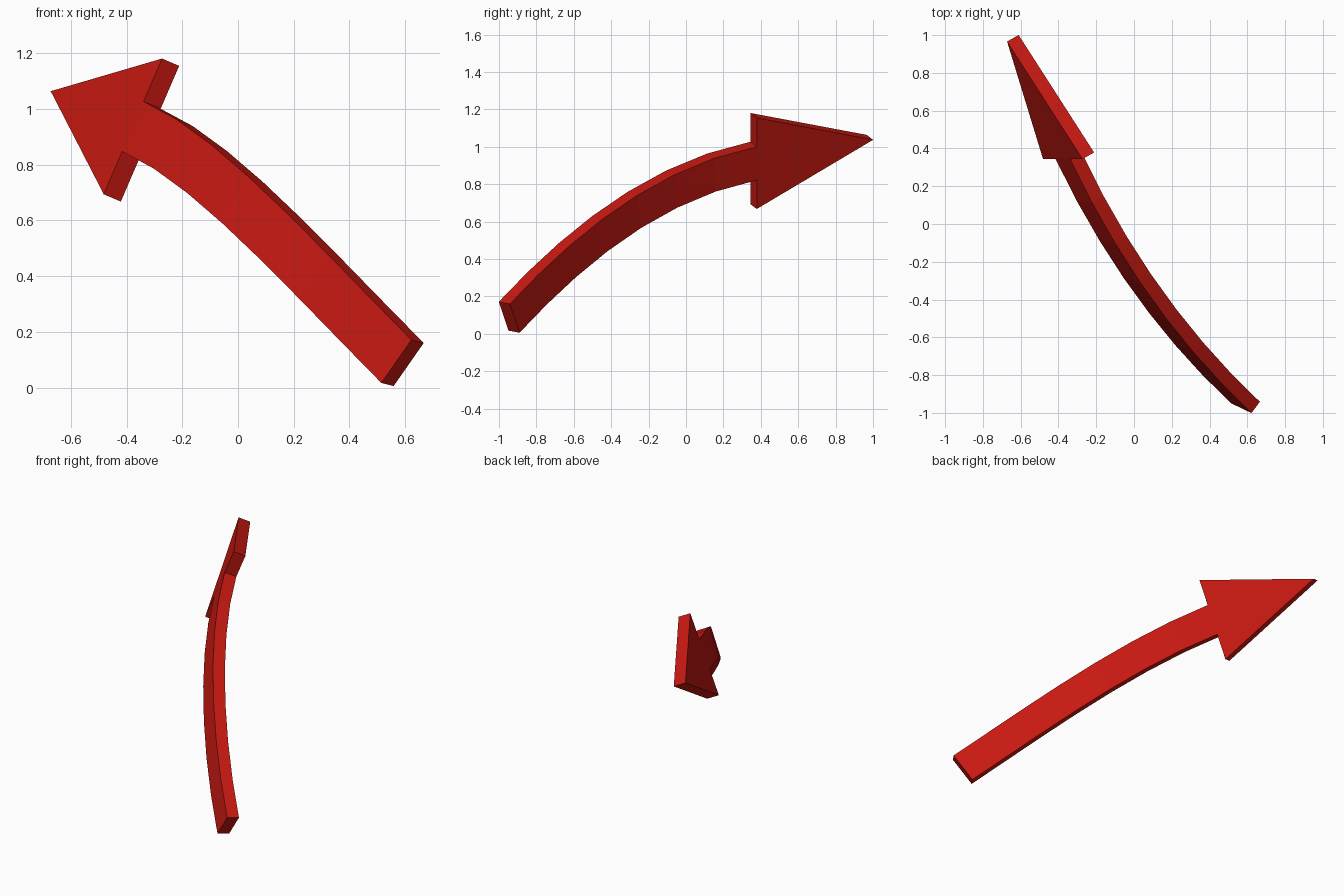
import bpy, bmesh
from mathutils import Vector, Matrix

if "Cube" in bpy.data.objects:
    bpy.data.objects.remove(bpy.data.objects["Cube"])

THICK, WIDTH, STEPS = 0.075, 0.195, 7

red = bpy.data.materials.new("red")
red.diffuse_color = (0.6, 0.01, 0.006, 1)
red.use_nodes = True
red.node_tree.nodes["Principled BSDF"].inputs["Base Color"].default_value = red.diffuse_color


def frame(direction, across):
    # axes: along the arrow, across its width, through its thickness
    d = Vector(direction).normalized()
    w = Vector(across)
    w = (w - d * w.dot(d)).normalized()
    return Matrix((d, w, d.cross(w))).transposed()


def finish(name, bm):
    bmesh.ops.recalc_face_normals(bm, faces=bm.faces)
    mesh = bpy.data.meshes.new(name)
    bm.to_mesh(mesh)
    bm.free()
    mesh.materials.append(red)
    obj = bpy.data.objects.new(name, mesh)
    bpy.context.collection.objects.link(obj)


tail, neck = Vector((0.568, -0.975, 0.094)), Vector((-0.377, 0.344, 0.937))
tail_frame = frame((-0.587, 0.548, 0.593), (0.108, -0.052, 0.153))
neck_frame = frame((-0.294, 0.62, 0.126), (0.23, -0.047, 0.474))
q0, q1 = tail_frame.to_quaternion(), neck_frame.to_quaternion()
m0, m1 = tail_frame.col[0] * 1.85, neck_frame.col[0] * 1.85

# Curved shaft: rectangle swept from tail to neck
bm = bmesh.new()
rings = []
for i in range(STEPS + 1):
    s = i / STEPS
    pos = (tail * (2*s**3 - 3*s**2 + 1) + m0 * (s**3 - 2*s**2 + s)
           + neck * (3*s**2 - 2*s**3) + m1 * (s**3 - s**2))
    q = q0.slerp(q1, s)
    rings.append([bm.verts.new(pos + q @ Vector((0, a * WIDTH / 2, b * THICK)))
                  for a, b in ((-1, 0), (1, 0), (1, 1), (-1, 1))])
for r, n in zip(rings, rings[1:]):
    for k in range(4):
        j = (k + 1) % 4
        bm.faces.new((r[k], r[j], n[j], n[k]))
bm.faces.new(rings[0])
bm.faces.new(rings[-1])
finish("shaft", bm)

# Flat triangular head
bm = bmesh.new()
outline = [(0, -0.265), (0, 0.265), (0.70, 0)]
base = bm.faces.new([bm.verts.new(neck + neck_frame @ Vector((x, y, 0))) for x, y in outline])
ext = bmesh.ops.extrude_face_region(bm, geom=[base], use_keep_orig=True)
bmesh.ops.translate(bm, vec=neck_frame.col[2] * THICK,
                    verts=[g for g in ext["geom"] if isinstance(g, bmesh.types.BMVert)])
finish("arrow_head", bm)
